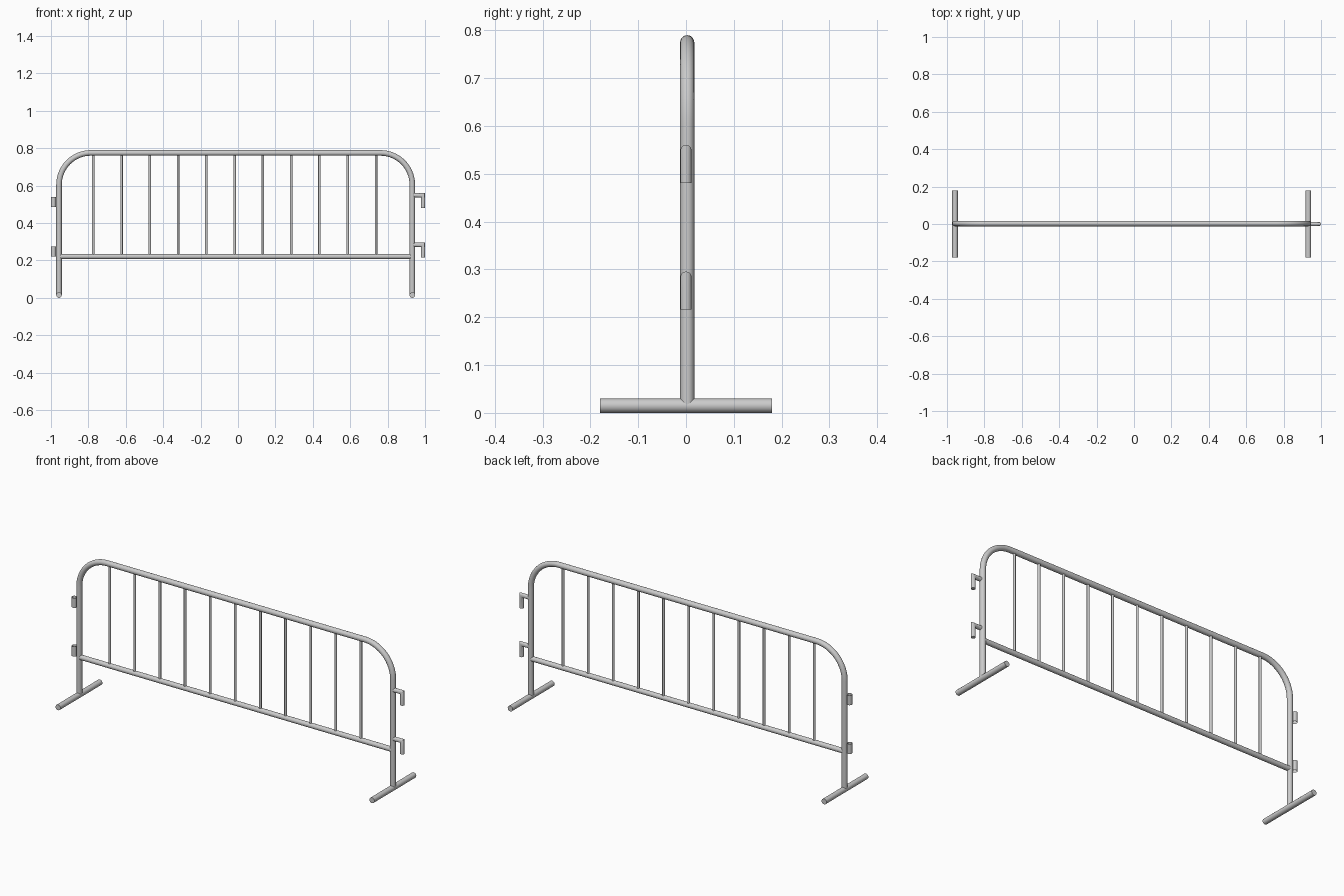
import bpy, bmesh, math
from mathutils import Vector, Matrix

if "Cube" in bpy.data.objects:
    bpy.data.objects.remove(bpy.data.objects["Cube"])

Y = Vector((0, 1, 0))
YC = 0.0025          # centre plane of the main frame
LEFT, RIGHT = -0.957, 0.932
TOP, BEND = 0.775, 0.17


def finish(name, bm):
    bmesh.ops.recalc_face_normals(bm, faces=bm.faces)
    me = bpy.data.meshes.new(name)
    bm.to_mesh(me)
    bm.free()
    ob = bpy.data.objects.new(name, me)
    bpy.context.collection.objects.link(ob)
    bpy.ops.object.select_all(action='DESELECT')
    ob.select_set(True)
    bpy.context.view_layer.objects.active = ob
    bpy.ops.object.shade_smooth_by_angle(angle=math.radians(40))
    return ob


def tube(name, path, r, y=YC, sides=20, caps=True):
    """Sweep a circle along an (x, z) path with mitred joints."""
    pts = [Vector((x, y, z)) for x, z in path]
    bm = bmesh.new()
    rings = []
    for i, p in enumerate(pts):
        a = (p - pts[i - 1]).normalized() if i else (pts[1] - p).normalized()
        b = (pts[i + 1] - p).normalized() if i < len(pts) - 1 else a
        t = (a + b).normalized()
        side = t.cross(Y) / t.dot(a)
        rings.append([bm.verts.new(p + r * (math.cos(k) * Y + math.sin(k) * side))
                      for k in (2 * math.pi * j / sides for j in range(sides))])
    for r0, r1 in zip(rings, rings[1:]):
        for j in range(sides):
            k = (j + 1) % sides
            bm.faces.new((r0[j], r0[k], r1[k], r1[j]))
    if caps:
        bm.faces.new(rings[0])
        bm.faces.new(rings[-1])
    return finish(name, bm)


# Bent outer frame: left post, rounded corners, top rail, right post
path = [(LEFT, 0.018)]
for cx, start in ((LEFT + BEND, 180), (RIGHT - BEND, 90)):
    for i in range(17):
        a = math.radians(start - 90 * i / 16)
        path.append((cx + BEND * math.cos(a), TOP - BEND + BEND * math.sin(a)))
path.append((RIGHT, 0.018))
tube("outer_frame", path, 0.0148)

# Bottom rail
tube("bottom_rail", [(LEFT, 0.221), (RIGHT, 0.221)], 0.0135)

# Vertical bars
for i in range(11):
    x = -0.774 + 0.1512 * i
    tube(f"vertical_bar_{i + 1}", [(x, 0.221), (x, TOP)], 0.0068, sides=14)

# Ground feet running front to back
for label, x in (("left", LEFT), ("right", RIGHT)):
    bm = bmesh.new()
    bmesh.ops.create_cone(bm, cap_ends=True, segments=20, radius1=0.015,
                          radius2=0.015, depth=0.36,
                          matrix=Matrix.Translation((x, 0, 0.015))
                          @ Matrix.Rotation(math.pi / 2, 4, 'X'))
    finish(f"{label}_foot", bm)

# Linking hooks on the right post and open sleeves on the left post
for label, hook_z, sleeve_z in (("upper", 0.549, 0.485), ("lower", 0.284, 0.22)):
    tube(f"{label}_hook", [(RIGHT, hook_z), (0.989, hook_z), (0.989, hook_z - 0.068)],
         0.0115, y=0.0)
    tube(f"{label}_sleeve", [(-0.9865, sleeve_z), (-0.9865, sleeve_z + 0.054)],
         0.0135, caps=False)
